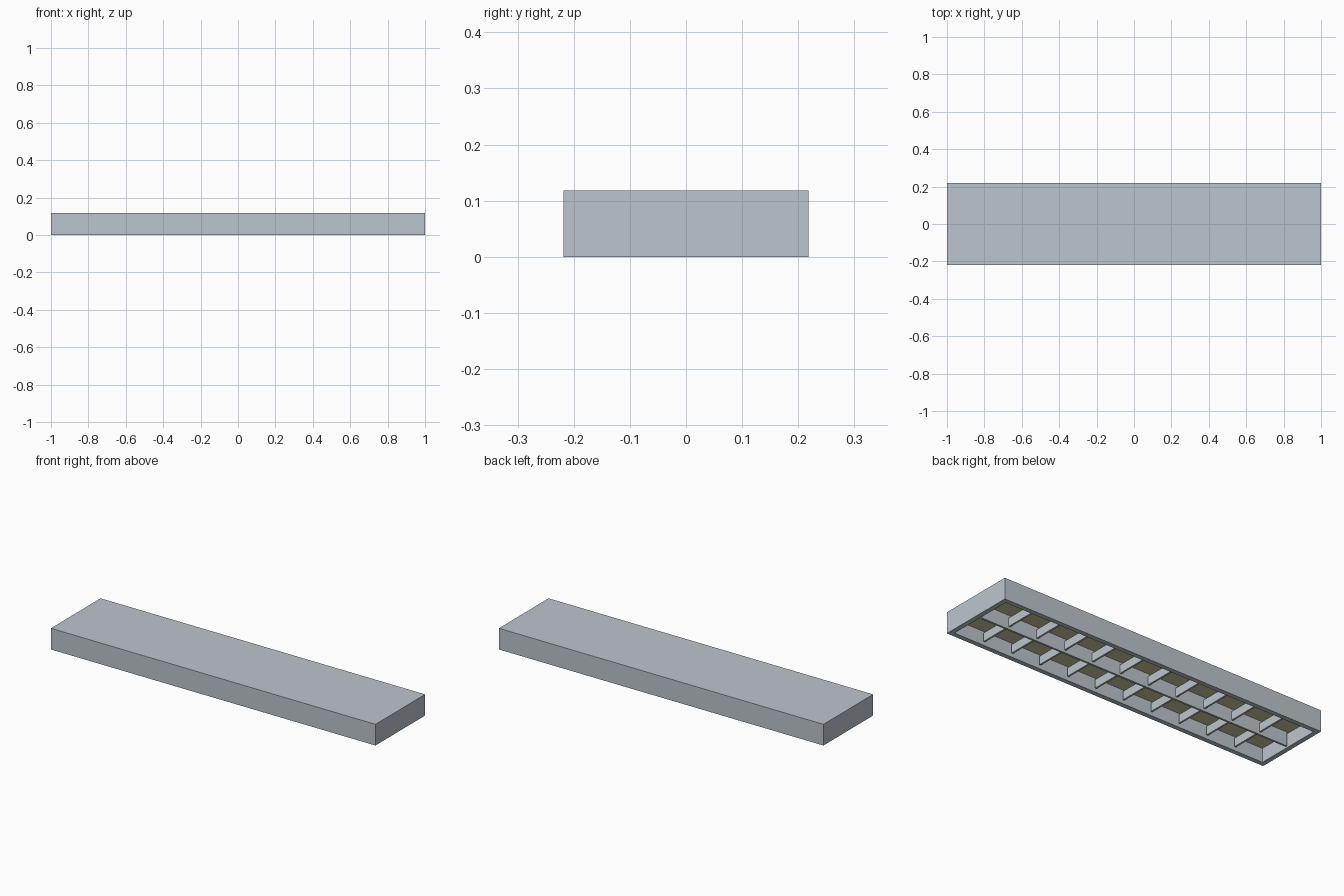
import bpy, bmesh

LENGTH, WIDTH, HEIGHT = 2.0, 0.437, 0.118
RIM, DEPTH = 0.037, 0.077
DIVIDER = 0.011
BLADES, FIRST_BLADE = 10, 0.793

cube = bpy.data.objects.get("Cube")
if cube:
    bpy.data.objects.remove(cube, do_unlink=True)


def make_material(name, colour):
    mat = bpy.data.materials.new(name)
    mat.use_nodes = True
    mat.diffuse_color = colour
    mat.node_tree.nodes["Principled BSDF"].inputs["Base Color"].default_value = colour
    return mat


metal = make_material("painted_metal", (0.51, 0.56, 0.61, 1))
glow = make_material("warm_panel", (0.64, 0.6, 0.36, 1))


def box_mesh(size, centre):
    bm = bmesh.new()
    bmesh.ops.create_cube(bm, size=1)
    bmesh.ops.scale(bm, vec=size, verts=bm.verts)
    bmesh.ops.translate(bm, vec=centre, verts=bm.verts)
    return bm


def add_object(name, bm, *materials):
    mesh = bpy.data.meshes.new(name)
    bm.to_mesh(mesh)
    bm.free()
    for mat in materials:
        mesh.materials.append(mat)
    obj = bpy.data.objects.new(name, mesh)
    bpy.context.collection.objects.link(obj)
    return obj


# Housing: a box whose underside is inset and pushed up into a recess
bm = box_mesh((LENGTH, WIDTH, HEIGHT), (0, 0, HEIGHT / 2))
underside = min(bm.faces, key=lambda f: f.calc_center_median().z)
bmesh.ops.inset_region(bm, faces=[underside], thickness=RIM)
recess = bmesh.ops.extrude_discrete_faces(bm, faces=[underside])["faces"][0]
bmesh.ops.translate(bm, vec=(0, 0, DEPTH), verts=recess.verts)
recess.material_index = 1
add_object("housing", bm, metal, glow)

# Divider between the two rows
inner_length = LENGTH - 2 * RIM
add_object("centre_divider",
           box_mesh((inner_length, DIVIDER, DEPTH), (0, 0, DEPTH / 2)), metal)

# Cross blades in both rows
half_inner = WIDTH / 2 - RIM
row_width = half_inner - DIVIDER / 2
row_y = (half_inner + DIVIDER / 2) / 2
step = 2 * FIRST_BLADE / (BLADES - 1)
for side, label in ((-1, "front"), (1, "back")):
    for i in range(BLADES):
        x = -FIRST_BLADE + i * step
        bm = box_mesh((0.01, row_width, 0.047), (x, side * row_y, 0.038))
        add_object(f"{label}_blade_{i + 1}", bm, metal)
